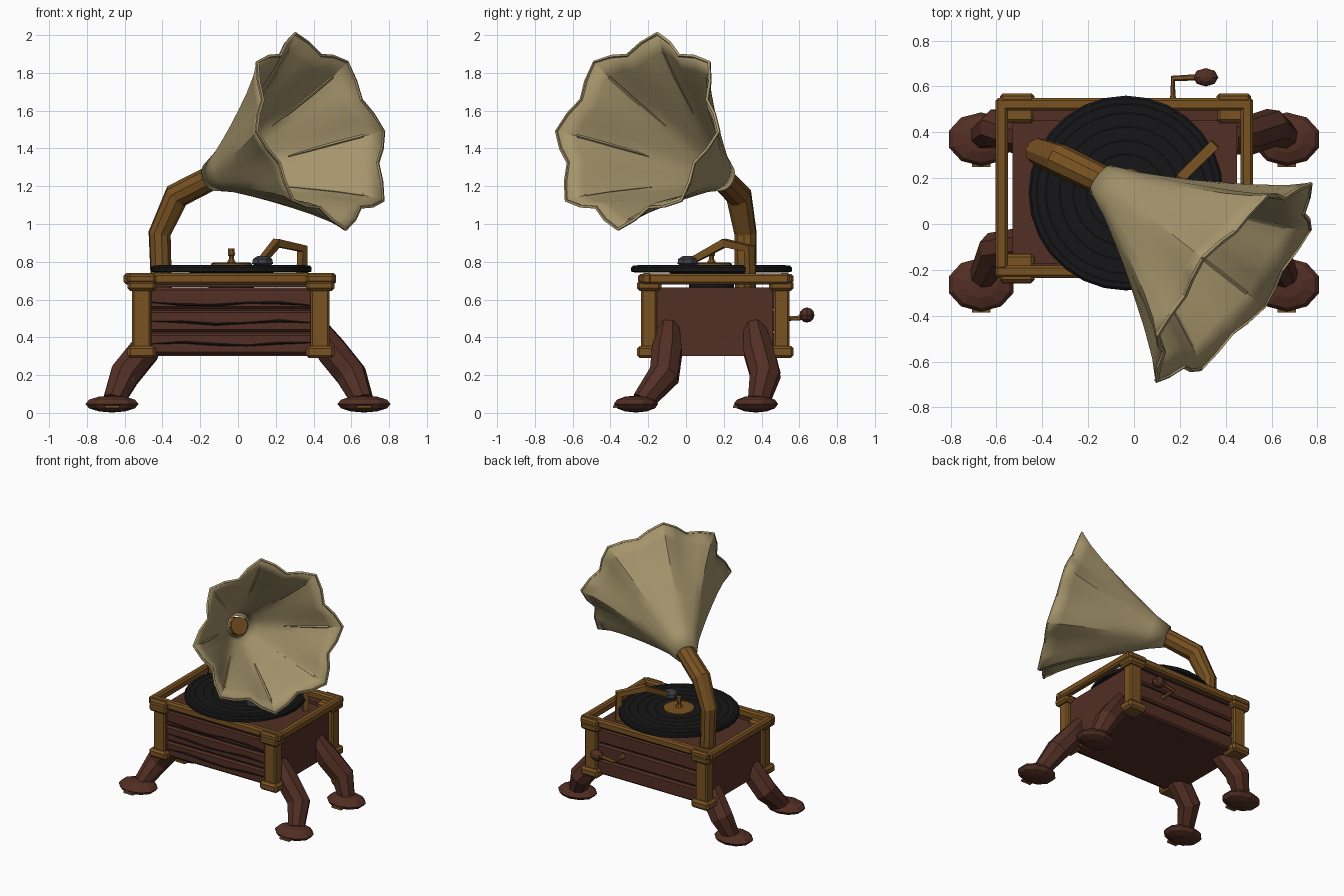
import bpy, bmesh, math
from mathutils import Vector, Quaternion

if "Cube" in bpy.data.objects:
    bpy.data.objects.remove(bpy.data.objects["Cube"])


def material(name, rgb):
    m = bpy.data.materials.new(name)
    m.diffuse_color = (*rgb, 1)
    m.use_nodes = True
    m.node_tree.nodes["Principled BSDF"].inputs["Base Color"].default_value = m.diffuse_color
    return m


WOOD = material("dark_wood", (0.085, 0.028, 0.018))
CRACK = material("crack", (0.012, 0.008, 0.007))
BRASS = material("brass", (0.19, 0.085, 0.016))
HORN = material("horn_metal", (0.38, 0.30, 0.15))
BLACK = material("record_black", (0.008, 0.008, 0.009))
GROOVE = material("groove", (0.03, 0.03, 0.032))
STEEL = material("dark_steel", (0.045, 0.045, 0.055))


def finish(name, bm, mat, bevel=0):
    bmesh.ops.recalc_face_normals(bm, faces=bm.faces)
    me = bpy.data.meshes.new(name)
    bm.to_mesh(me)
    bm.free()
    me.materials.append(mat)
    ob = bpy.data.objects.new(name, me)
    bpy.context.collection.objects.link(ob)
    if bevel:
        mod = ob.modifiers.new("bevel", 'BEVEL')
        mod.width, mod.segments = bevel, 1
    return ob


def box(name, lo, hi, mat, bevel=0):
    bm = bmesh.new()
    bmesh.ops.create_cube(bm, size=1)
    lo, hi = Vector(lo), Vector(hi)
    for v in bm.verts:
        v.co = (lo + hi) / 2 + v.co * (hi - lo)
    return finish(name, bm, mat, bevel)


def ball(name, c, r, mat, seg=10, rings=6):
    bm = bmesh.new()
    bmesh.ops.create_uvsphere(bm, u_segments=seg, v_segments=rings, radius=1)
    for v in bm.verts:
        v.co = Vector(c) + v.co * Vector(r)
    return finish(name, bm, mat)


def tube(name, pts, radii, sides, mat):
    """Sweep a polygon along a path, one radius per point."""
    pts = [Vector(p) for p in pts]
    bm = bmesh.new()
    rings, prev = [], None
    for i, p in enumerate(pts):
        t = (pts[min(i + 1, len(pts) - 1)] - pts[max(i - 1, 0)]).normalized()
        if prev is None:
            n = t.orthogonal().normalized()
        else:
            n = prev.rotation_difference(t) @ n
        prev = t
        rings.append([bm.verts.new(p + Quaternion(t, math.tau * (k + .5) / sides) @ n * radii[i])
                      for k in range(sides)])
    for a, b in zip(rings, rings[1:]):
        for k in range(sides):
            j = (k + 1) % sides
            bm.faces.new((a[k], a[j], b[j], b[k]))
    bm.faces.new(rings[0])
    bm.faces.new(rings[-1])
    return finish(name, bm, mat)


def lathe(name, profile, sides, mat, c=(-0.035, 0.135)):
    return tube(name, [(*c, z) for r, z in profile], [r for r, z in profile], sides, mat)


# Cabinet body and corner posts with caps
box("cabinet_body", (-0.53, -0.18, 0.30), (0.45, 0.46, 0.665), WOOD)
for i, x in enumerate((-0.51, 0.435)):
    for j, y in enumerate((-0.195, 0.505)):
        tag = ("left", "right")[i] + "_" + ("front", "back")[j]
        box("post_" + tag, (x - .05, y - .042, .32), (x + .05, y + .042, .69), BRASS, .01)
        for part, z0, z1 in (("lower", .29, .355), ("upper", .645, .70)):
            box(f"{part}_cap_{tag}", (x - .075, y - .065, z0), (x + .075, y + .065, z1), BRASS, .015)

# Planks on the front and back, cracks on the front
for side, y0, y1 in (("front", -0.215, -0.17), ("back", 0.45, 0.52)):
    for k, z in enumerate((0.31, 0.43, 0.55)):
        box(f"{side}_plank_{k}", (-0.47, y0, z), (0.40, y1, z + .113), WOOD, .012)
    box(f"{side}_top_strip", (-0.47, y0, .667), (0.40, y1, .69), WOOD)
for k, z in enumerate((0.365, 0.478, 0.577)):
    pts = [(-0.46 + .17 * i, -0.214, z + .009 * math.sin(1.7 * i + k)) for i in range(6)]
    tube(f"crack_{k}", pts, [.003, .007, .008, .005, .008, .003], 4, CRACK)

# Top frame rails with raised corners
for name, lo, hi in (
        ("front", (-0.605, -0.235, .68), (0.52, -0.18, .74)),
        ("back", (-0.605, 0.495, .68), (0.52, 0.55, .74)),
        ("left", (-0.605, -0.20, .68), (-0.55, 0.52, .739)),
        ("right", (0.465, -0.20, .68), (0.52, 0.52, .739))):
    box("top_rail_" + name, lo, hi, BRASS, .012)
for i, x in enumerate((-0.51, 0.435)):
    for j, y in enumerate((-0.225, 0.54)):
        box(f"top_corner_{i}{j}", (x - .075, y - .03, .685), (x + .075, y + .03, .735), BRASS, .012)

# Splayed legs, feet and small brass fittings
for s, side in ((-1, "left"), (1, "right")):
    for place, ys, fy in (("front", (-.09, -.10, -.115, -.23), -.265),
                          ("back", (.36, .385, .42, .385), .37)):
        tag = f"{side}_{place}"
        path = list(zip((s * .41, s * .495, s * .60, s * .66), ys, (.46, .33, .20, .06)))
        tube("leg_" + tag, path, (.06, .085, .085, .06), 8, WOOD)
        ball("foot_" + tag, (s * .667, fy, .047), (.148, .117, .045), WOOD)
        ball("leg_stud_" + tag, (s * .58, ys[2] - .055, .175), (.035, .03, .035), BRASS, 6, 4)
        box("toe_" + tag, (s * .667 - .04, fy - .122, .025), (s * .667 + .04, fy - .09, .04), BRASS)

# Turntable, record, grooves, label and spindle
lathe("turntable", [(.12, .66), (.12, .73), (.21, .73), (.23, .75)], 20, BLACK)
lathe("record", [(.40, .742), (.425, .748), (.425, .77), (.415, .78)], 28, BLACK)
for k, r in enumerate((.17, .23, .29, .35, .39)):
    bpy.ops.mesh.primitive_torus_add(location=(-.035, .135, .779), major_radius=r, minor_radius=.0035,
                                     major_segments=32, minor_segments=4)
    bpy.context.object.name = f"record_groove_{k}"
    bpy.context.object.data.materials.append(GROOVE)
lathe("record_label", [(.11, .775), (.11, .79), (.10, .795)], 16, BRASS)
lathe("spindle", [(.03, .79), (.014, .815), (.014, .83), (.02, .835), (.018, .87)], 8, BRASS)

# Tone arm and its head
tube("tone_arm", [(.34, .34, .67), (.34, .335, .87), (.205, .205, .90), (.13, .04, .81)],
     (.03, .032, .03, .024), 4, BRASS)
lathe("tone_arm_head", [(.035, .775), (.06, .79), (.055, .815), (.03, .83)], 8, STEEL, (.13, .01))

# Bent horn pipe
tube("horn_pipe", [(-.405, .315, .66), (-.415, .315, .95), (-.325, .28, 1.15), (-.11, .175, 1.26)],
     (.056, .06, .07, .066), 10, BRASS)

# Eight-lobed horn
base, mouth = Vector((-.14, .195, 1.25)), Vector((.435, -.255, 1.49))
axis = (mouth - base).normalized()
side = axis.cross(Vector((0, 0, 1))).normalized() * -1
up = axis.cross(side).normalized()
up = up if up.z > 0 else -up
PROFILE = [(0, .072), (.15, .117), (.3, .18), (.45, .247), (.6, .318), (.75, .392), (.9, .475), (1, .545)]


def horn_point(t, r, a):
    lobe = .5 - .5 * math.cos(8 * a)
    r *= 1 - .16 * t ** 1.3 * lobe
    return base + (mouth - base) * t + (up * math.cos(a) + side * math.sin(a)) * r


bm = bmesh.new()
N = 32
rows = [[bm.verts.new(horn_point(t, r, math.tau * k / N)) for k in range(N)] for t, r in PROFILE]
for a, b in zip(rows, rows[1:]):
    for k in range(N):
        bm.faces.new((a[k], a[(k + 1) % N], b[(k + 1) % N], b[k]))
horn = finish("horn", bm, HORN)
mod = horn.modifiers.new("thickness", 'SOLIDIFY')
mod.thickness, mod.offset = .012, 0
bpy.ops.object.select_all(action='DESELECT')
horn.select_set(True)
bpy.context.view_layer.objects.active = horn
bpy.ops.object.shade_smooth_by_angle(angle=math.radians(25))

# Horn rim bead and inner ribs along the lobes
rim = [horn_point(1, .545, math.tau * k / N) for k in range(N + 1)]
tube("horn_rim", rim, [.01] * (N + 1), 4, HORN)
for k in range(8):
    a = math.tau * k / 8
    tube(f"horn_rib_{k}", [horn_point(t, r - .008, a) for t, r in PROFILE[3:7]], (.004, .008, .01, .01), 4, HORN)

# Crank with wooden knob
tube("crank", [(.17, .50, .5), (.17, .56, .5), (.17, .635, .505), (.28, .64, .52)],
     (.022, .012, .014, .014), 6, BRASS)
ball("crank_knob", (.313, .64, .518), (.055, .04, .04), WOOD, 8, 6)
